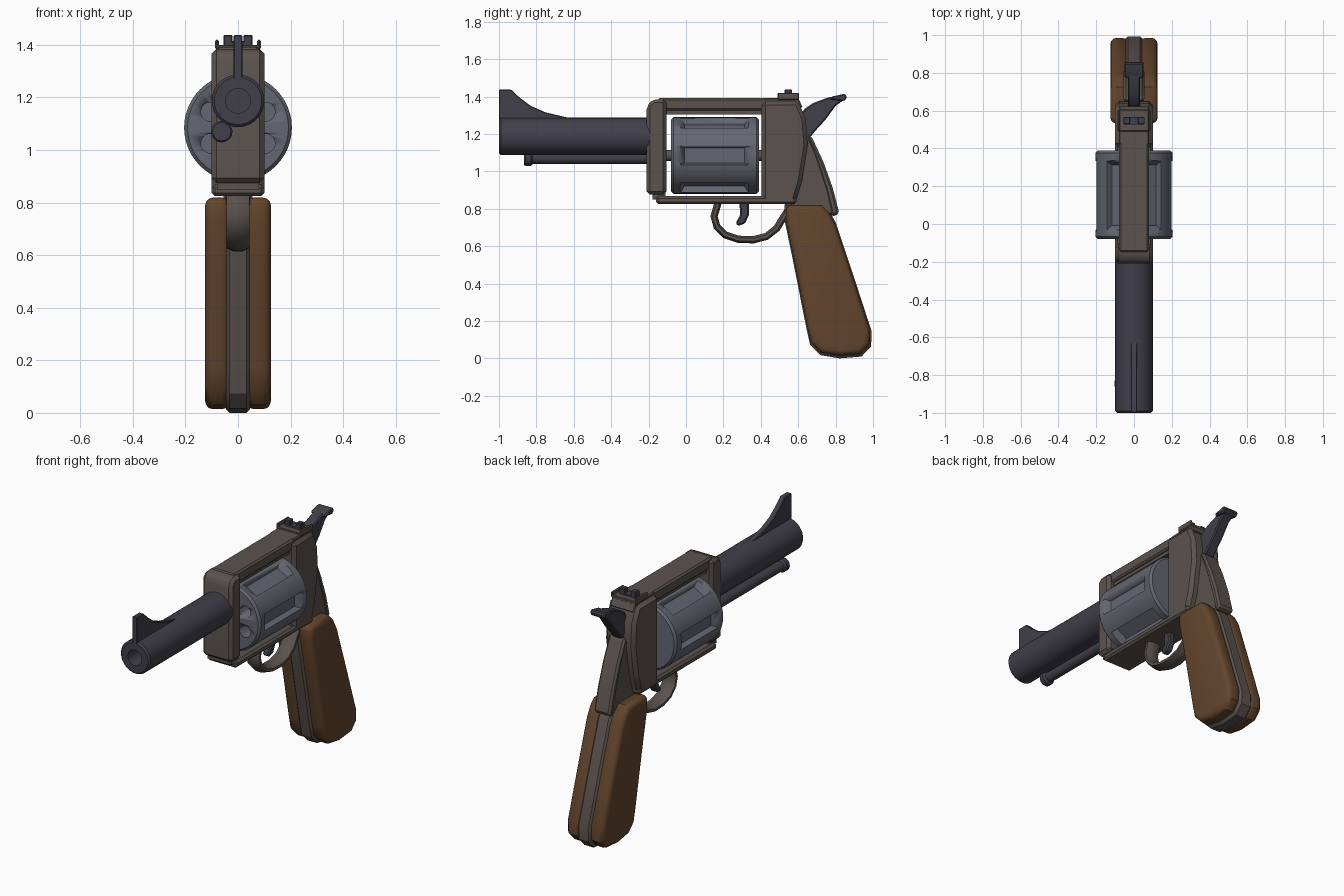
import bpy, bmesh, math
from mathutils import Vector, Matrix

if "Cube" in bpy.data.objects:
    bpy.data.objects.remove(bpy.data.objects["Cube"])


def material(name, rgb):
    m = bpy.data.materials.new(name)
    m.use_nodes = True
    m.diffuse_color = (*rgb, 1)
    m.node_tree.nodes["Principled BSDF"].inputs["Base Color"].default_value = (*rgb, 1)
    return m


FRAME = material("warm_grey_steel", (0.105, 0.085, 0.075))
DARK = material("blued_steel", (0.052, 0.05, 0.068))
DRUM = material("blue_grey_steel", (0.125, 0.135, 0.165))
WOOD = material("brown_wood", (0.125, 0.06, 0.026))


def finish(name, bm, mat, bevel=0, segments=2, angle=35):
    """Turn a bmesh into a bevelled, edge-aware smooth object."""
    bmesh.ops.recalc_face_normals(bm, faces=bm.faces)
    mesh = bpy.data.meshes.new(name)
    bm.to_mesh(mesh)
    bm.free()
    ob = bpy.data.objects.new(name, mesh)
    bpy.context.collection.objects.link(ob)
    if mat:
        mesh.materials.append(mat)
    bpy.ops.object.select_all(action='DESELECT')
    bpy.context.view_layer.objects.active = ob
    ob.select_set(True)
    if bevel:
        b = ob.modifiers.new("bevel", 'BEVEL')
        b.width, b.segments, b.limit_method = bevel, segments, 'ANGLE'
        b.angle_limit = math.radians(angle)
        bpy.ops.object.modifier_apply(modifier="bevel")
    bpy.ops.object.shade_smooth_by_angle(angle=math.radians(32))
    return ob


def prism(name, pts, x0, x1, mat, bevel=0.01, segments=1, angle=35):
    """Extrude a (y, z) side profile from x0 to x1."""
    bm = bmesh.new()
    a = [bm.verts.new((x0, y, z)) for y, z in pts]
    b = [bm.verts.new((x1, y, z)) for y, z in pts]
    bm.faces.new(a)
    bm.faces.new(b[::-1])
    for i in range(len(pts)):
        j = (i + 1) % len(pts)
        bm.faces.new((a[i], b[i], b[j], a[j]))
    return finish(name, bm, mat, bevel, segments, angle)


def box(name, x, y, z, mat, bevel=0.008):
    return prism(name, [(y[0], z[0]), (y[1], z[0]), (y[1], z[1]), (y[0], z[1])], *x, mat, bevel)


def lathe(name, pts, x, z, mat, steps=36):
    """Spin a (radius, y) profile about a lengthwise axis."""
    bm = bmesh.new()
    vs = [bm.verts.new((x + r, y, z)) for r, y in pts]
    edges = [bm.edges.new(p) for p in zip(vs, vs[1:])]
    bmesh.ops.spin(bm, geom=vs + edges, cent=(x, 0, z), axis=(0, 1, 0),
                   angle=math.tau, steps=steps)
    bmesh.ops.remove_doubles(bm, verts=bm.verts, dist=1e-4)
    return finish(name, bm, mat)


# Barrel, sight and ejector rod
lathe("barrel", [(0, -0.88), (0.047, -0.88), (0.047, -1), (0.09, -1), (0.1, -0.99),
                 (0.1, -0.18), (0, -0.18)], 0, 1.187, DARK)
prism("front_sight", [(-1, 1.26), (-1, 1.437), (-0.935, 1.437), (-0.89, 1.395), (-0.83, 1.35),
                      (-0.75, 1.315), (-0.6, 1.28), (-0.6, 1.26)], -0.017, 0.017, DARK, 0.004)
lathe("ejector_rod", [(0, -0.865), (0.035, -0.865), (0.041, -0.858), (0.041, -0.83),
                      (0.03, -0.82), (0.03, -0.18), (0, -0.18)], -0.062, 1.07, DARK, 20)

# Frame around the drum
prism("frame_front", [(-0.21, 0.875), (-0.105, 0.875), (-0.105, 1.385), (-0.18, 1.385),
                      (-0.21, 1.35)], -0.1, 0.1, FRAME, 0.018, angle=40)
box("top_strap", (-0.08, 0.08), (-0.15, 0.5), (1.325, 1.392), FRAME, 0.01)
box("top_strap_underside", (-0.065, 0.065), (-0.12, 0.45), (1.305, 1.33), FRAME, 0)
box("bottom_strap", (-0.1, 0.1), (-0.16, 0.59), (0.825, 0.868), FRAME, 0.012)
box("frame_front_foot", (-0.08, 0.08), (-0.18, -0.11), (0.85, 0.89), FRAME, 0)
prism("frame_rear", [(0.405, 0.835), (0.585, 0.835), (0.62, 0.95), (0.65, 1.14), (0.64, 1.28),
                     (0.6, 1.375), (0.405, 1.375)], -0.1, 0.1, FRAME, 0.02)
prism("frame_rear_cap", [(0.42, 1.35), (0.625, 1.34), (0.6, 1.392), (0.42, 1.392)],
      -0.08, 0.08, FRAME, 0.006)
lathe("drum_axle", [(0, -0.14), (0.03, -0.14), (0.03, 0.44), (0, 0.44)], 0, 1.085, FRAME, 16)

# Drum with six flutes and six chambers
AXIS = Vector((0, 0, 1.085))
drum = lathe("drum", [(0, -0.08), (0.192, -0.08), (0.205, -0.067), (0.205, 0.377),
                      (0.192, 0.39), (0, 0.39)], 0, AXIS.z, DRUM, 48)
cut = bmesh.new()
for i in range(6):
    turn = Matrix.Translation(AXIS) @ Matrix.Rotation(i * math.tau / 6, 4, 'Y')
    flute = bmesh.ops.create_cube(cut, size=1)["verts"]
    for v in flute:
        outer = v.co.x > 0
        half = 0.056 if outer else 0.04
        length = 0.19 if outer else 0.16
        v.co = turn @ Vector((0.215 if outer else 0.165, 0.152 + math.copysign(length, v.co.y),
                              math.copysign(half, v.co.z)))
    swing = Matrix.Translation(AXIS) @ Matrix.Rotation((i + 0.5) * math.tau / 6, 4, 'Y')
    bore = swing @ Matrix.Translation((0.12, -0.05, 0)) @ Matrix.Rotation(math.pi / 2, 4, 'X')
    bmesh.ops.create_cone(cut, cap_ends=True, segments=16, radius1=0.037, radius2=0.037,
                          depth=0.2, matrix=bore)
cutter = finish("drum_cutter", cut, None)
cutter.hide_render = True
mod = drum.modifiers.new("cuts", 'BOOLEAN')
mod.object, mod.operation, mod.solver = cutter, 'DIFFERENCE', 'EXACT'
bpy.context.view_layer.objects.active = drum
bpy.ops.object.modifier_apply(modifier="cuts")
bpy.data.objects.remove(cutter)

# Rear sight
box("rear_sight_base", (-0.082, 0.082), (0.49, 0.605), (1.38, 1.4), FRAME, 0.004)
for side, s in (("right", -1), ("left", 1)):
    box(f"rear_sight_wing_{side}", sorted((s * 0.073, s * 0.087)), (0.49, 0.605),
        (1.383, 1.42), FRAME, 0.005)
    box(f"rear_sight_blade_{side}", sorted((s * 0.02, s * 0.056)), (0.527, 0.567),
        (1.39, 1.437), DARK, 0.004)
box("rear_sight_notch", (-0.03, 0.03), (0.527, 0.567), (1.39, 1.41), DARK, 0)

# Hammer
prism("hammer", [(0.61, 1.3), (0.635, 1.335), (0.68, 1.365), (0.76, 1.395), (0.84, 1.41),
                 (0.855, 1.39), (0.8, 1.35), (0.745, 1.275), (0.69, 1.215), (0.655, 1.17),
                 (0.61, 1.17)], -0.033, 0.033, DARK, 0.007)
prism("hammer_spur", [(0.77, 1.385), (0.78, 1.4), (0.85, 1.415), (0.862, 1.395), (0.845, 1.375)],
      -0.05, 0.05, DARK, 0.006)

# Neck between frame and grip, with a raised spine
prism("grip_neck", [(0.56, 0.8), (0.62, 1.17), (0.66, 1.18), (0.725, 1.04), (0.775, 0.9),
                    (0.79, 0.77), (0.6, 0.75)], -0.05, 0.05, FRAME, 0.01)
prism("neck_spine", [(0.645, 1.19), (0.67, 1.19), (0.735, 1.05), (0.785, 0.91), (0.82, 0.775),
                     (0.78, 0.755), (0.745, 0.9), (0.7, 1.04)], -0.055, 0.055, FRAME, 0.012)

# Grip core and wooden side panels
grip = [(0.53, 0.825), (0.725, 0.825), (0.765, 0.785), (0.8, 0.72), (0.9, 0.42), (0.988, 0.15),
        (0.985, 0.07), (0.935, 0.018), (0.82, 0.008), (0.72, 0.025), (0.665, 0.08),
        (0.645, 0.17), (0.58, 0.5), (0.53, 0.74)]
mid = Vector((0.76, 0.42))
core = [mid + (Vector(p) - mid) * 1.02 for p in grip]
core = [(min(y, 0.998), max(z, 0)) for y, z in core]
prism("grip_core", core, -0.046, 0.046, FRAME, 0.014, angle=50)
for side, s in (("right", -1), ("left", 1)):
    panel = [mid + (Vector(p) - mid) * 0.985 for p in grip]
    prism(f"grip_panel_{side}", panel, *sorted((s * 0.03, s * 0.125)), WOOD, 0.03, 3, 50)

# Trigger and its guard, swept as an eight-sided band
prism("trigger", [(0.285, 0.84), (0.335, 0.84), (0.338, 0.77), (0.315, 0.72), (0.275, 0.708),
                  (0.265, 0.725), (0.29, 0.765)], -0.022, 0.022, DARK, 0.008)
path = [Vector(p) for p in ((0.175, 0.85), (0.165, 0.81), (0.15, 0.76), (0.165, 0.705),
                            (0.21, 0.66), (0.28, 0.637), (0.36, 0.634), (0.43, 0.652),
                            (0.485, 0.695), (0.515, 0.745), (0.545, 0.79))]
bm = bmesh.new()
rings = []
for i, p in enumerate(path):
    d = (path[min(i + 1, len(path) - 1)] - path[max(i - 1, 0)]).normalized()
    ring = []
    for k in range(8):
        a = (k + 0.5) * math.tau / 8
        off = 0.021 * math.sin(a)
        ring.append(bm.verts.new((0.048 * math.cos(a), p.x - d.y * off, p.y + d.x * off)))
    rings.append(ring)
for r, q in zip(rings, rings[1:]):
    for k in range(8):
        bm.faces.new((r[k], r[(k + 1) % 8], q[(k + 1) % 8], q[k]))
bm.faces.new(rings[0])
bm.faces.new(rings[-1][::-1])
finish("trigger_guard", bm, FRAME)
